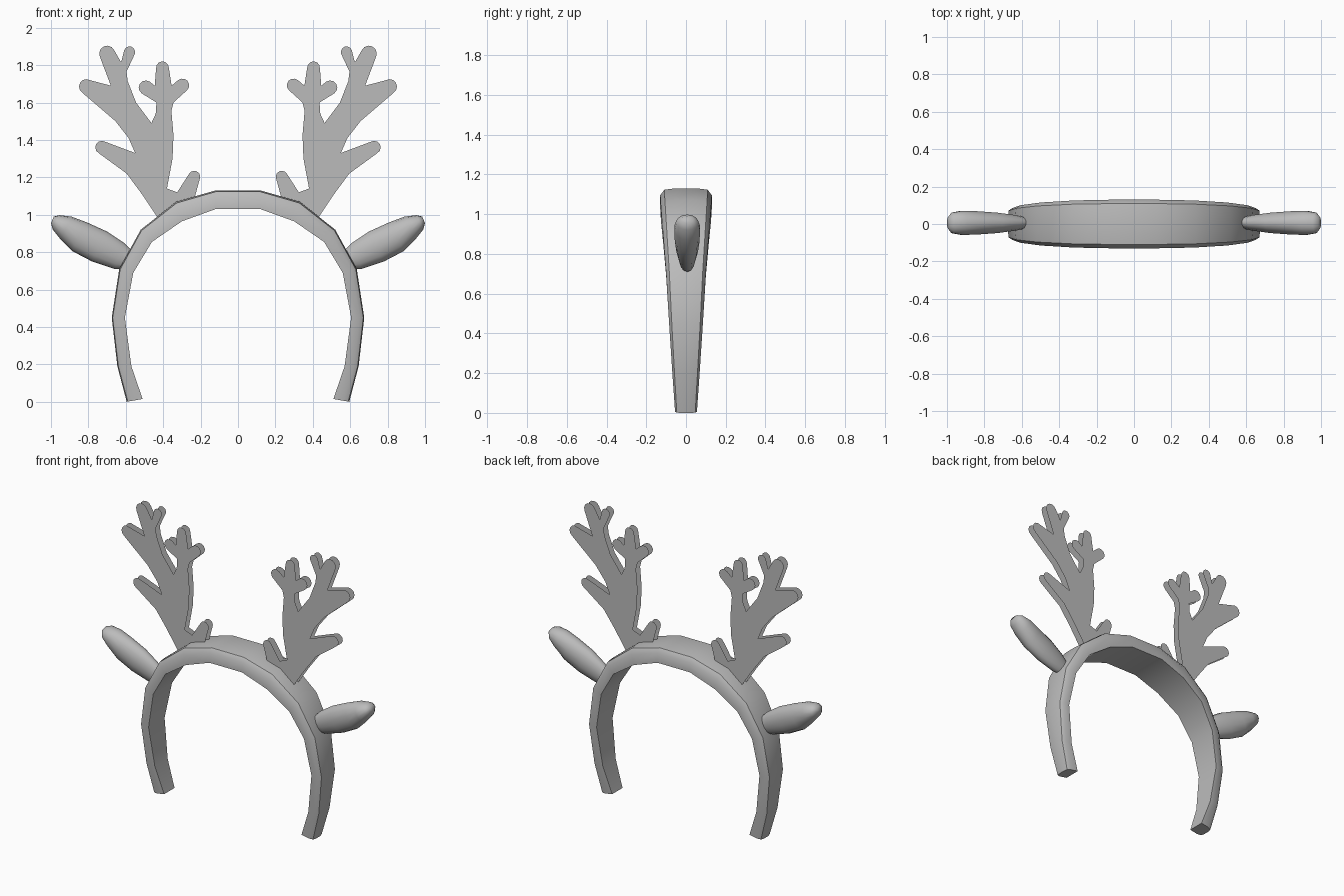
import bpy
import bmesh
from math import cos, sin, pi, radians, atan2

default_cube = bpy.data.objects.get("Cube")
if default_cube:
    bpy.data.objects.remove(default_cube, do_unlink=True)

GREY = (0.5, 0.5, 0.5, 1.0)
material = bpy.data.materials.new("plain grey")
material.use_nodes = True
material.diffuse_color = GREY
material.node_tree.nodes["Principled BSDF"].inputs["Base Color"].default_value = GREY


def finish(bm, name, angle, mirror_y=False):
    """Turn a half model into a smooth object mirrored across the middle."""
    mesh = bpy.data.meshes.new(name)
    bm.to_mesh(mesh)
    bm.free()
    mesh.materials.append(material)
    obj = bpy.data.objects.new(name, mesh)
    bpy.context.collection.objects.link(obj)
    bpy.ops.object.select_all(action="DESELECT")
    obj.select_set(True)
    bpy.context.view_layer.objects.active = obj
    bpy.ops.object.shade_smooth_by_angle(angle=radians(angle))
    mirror = obj.modifiers.new("mirror", "MIRROR")
    mirror.use_axis = (True, mirror_y, False)
    mirror.merge_threshold = 0.0005
    return obj


def loft(stations, section, y_offset=0.0, cap_start=True):
    """Sweep a section between pairs of edge points, each with a half width."""
    bm = bmesh.new()
    rings = []
    for (ax, az), (bx, bz), half in stations:
        rings.append([bm.verts.new((bx + (ax - bx) * u, y_offset + half * v,
                                    bz + (az - bz) * u)) for u, v in section])
    count = len(section)
    for near, far in zip(rings, rings[1:]):
        for i in range(count):
            j = (i + 1) % count
            bm.faces.new((near[i], near[j], far[j], far[i]))
    if cap_start:
        bm.faces.new(rings[0])
    bm.faces.new(rings[-1])
    bmesh.ops.recalc_face_normals(bm, faces=bm.faces)
    return bm


# Headband: outer edge, inner edge and half width, from crown to end
band_stations = [
    ((0, 1.13), (0, 1.03), 0.13),
    ((0.12, 1.13), (0.12, 1.03), 0.13),
    ((0.33, 1.07), (0.3, 0.965), 0.126),
    ((0.52, 0.92), (0.46, 0.855), 0.115),
    ((0.635, 0.71), (0.56, 0.69), 0.1),
    ((0.675, 0.45), (0.605, 0.45), 0.085),
    ((0.645, 0.19), (0.57, 0.19), 0.068),
    ((0.595, 0), (0.51, 0.015), 0.055),
]
band_section = [(0, -1), (0.65, -1), (0.93, -0.84), (1, -0.4),
                (1, 0.4), (0.93, 0.84), (0.65, 1), (0, 1)]
finish(loft(band_stations, band_section, cap_start=False), "headband", 40)

# Ears: upper edge, lower edge and half depth, from root to tip
ear_stations = [
    ((0.55, 0.79), (0.6, 0.71), 0.028),
    ((0.61, 0.85), (0.66, 0.71), 0.042),
    ((0.70, 0.91), (0.78, 0.75), 0.056),
    ((0.81, 0.96), (0.885, 0.805), 0.064),
    ((0.89, 0.99), (0.95, 0.87), 0.066),
    ((0.955, 0.998), (0.99, 0.92), 0.056),
    ((0.985, 0.99), (1, 0.955), 0.032),
]
steps = 14
oval = [(0.5 + 0.5 * cos(2 * pi * i / steps), sin(2 * pi * i / steps))
        for i in range(steps)]
finish(loft(ear_stations, oval, y_offset=0.006), "ears", 60)

# Antlers: a pair is an outline corner, a triple is a rounded tine tip
antler_outline = [
    (0.42, 0.97), (0.51, 1.105), (0.595, 1.22),
    (0.728, 1.36, 0.035), (0.55, 1.33), (0.585, 1.41), (0.655, 1.5),
    (0.81, 1.685, 0.04), (0.68, 1.69),
    (0.7, 1.862, 0.042), (0.625, 1.815),
    (0.58, 1.87, 0.03), (0.596, 1.765), (0.59, 1.715), (0.545, 1.6),
    (0.463, 1.49), (0.44, 1.54), (0.436, 1.6),
    (0.493, 1.68, 0.038), (0.445, 1.69),
    (0.404, 1.786, 0.034), (0.355, 1.69),
    (0.297, 1.692, 0.036), (0.345, 1.6), (0.356, 1.555), (0.345, 1.425),
    (0.35, 1.3), (0.38, 1.14), (0.325, 1.12),
    (0.234, 1.203, 0.032), (0.235, 1.08), (0.3, 1.03),
]


def round_tips(outline):
    """Replace every tip with a half circle pointing away from its root."""
    points = []
    for i, point in enumerate(outline):
        if len(point) == 2:
            points.append(point)
            continue
        x, z, radius = point
        before, after = outline[i - 1], outline[(i + 1) % len(outline)]
        heading = atan2(z - (before[1] + after[1]) / 2,
                        x - (before[0] + after[0]) / 2)
        for k in range(-3, 4):
            turn = heading + k * pi / 6
            points.append((x + radius * cos(turn), z + radius * sin(turn)))
    return points


bm = bmesh.new()
face = bm.faces.new([bm.verts.new((x, 0, z)) for x, z in round_tips(antler_outline)])
bm.normal_update()
# Pillow the front half in shrinking steps; the mirror supplies the back
for inward, outward in ((0.003, 0.011), (0.006, 0.007), (0.01, 0.004)):
    bmesh.ops.inset_region(bm, faces=[face], thickness=inward, depth=outward,
                           use_even_offset=True)
finish(bm, "antlers", 75, mirror_y=True)
